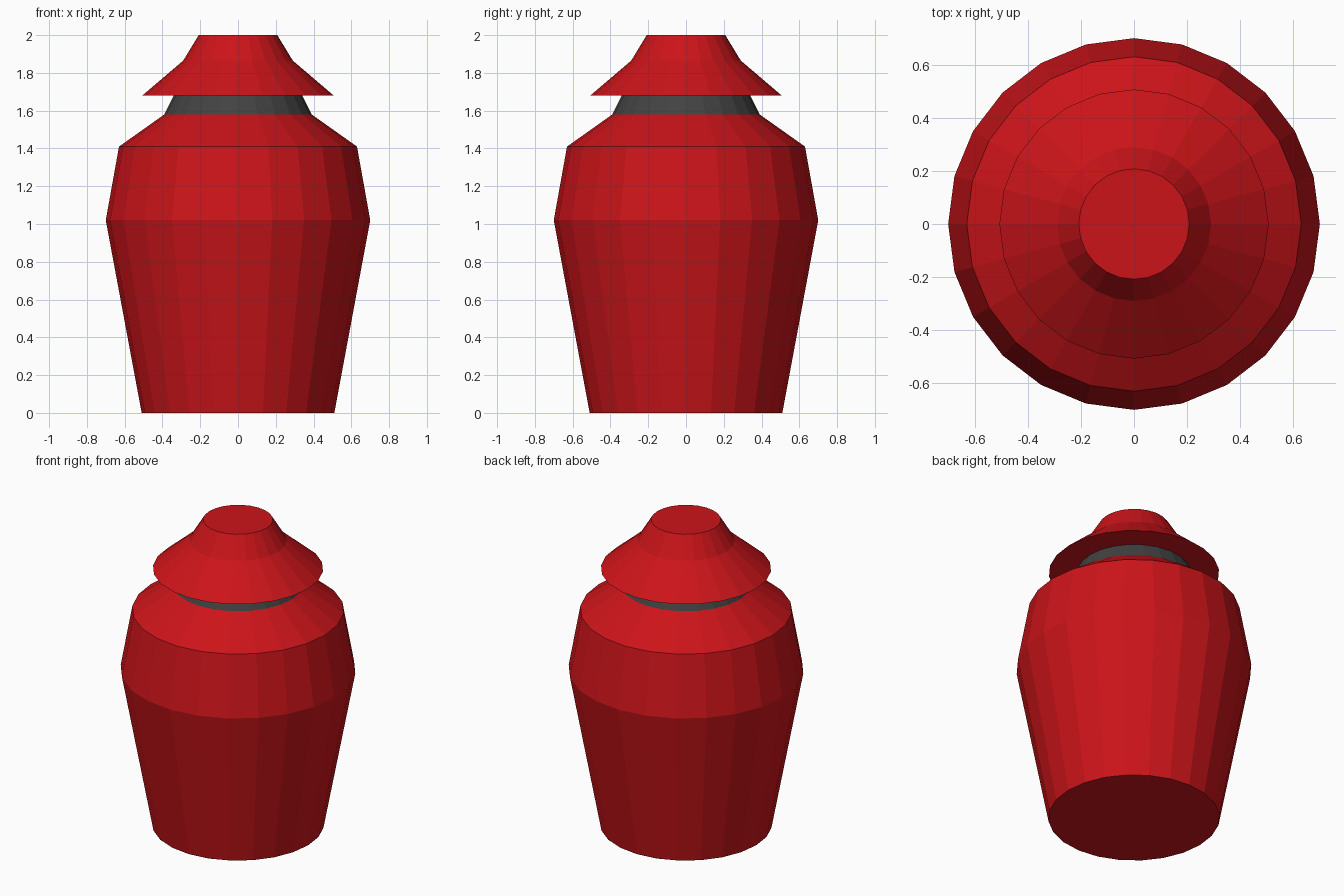
import bpy, bmesh
from math import cos, sin, tau

if "Cube" in bpy.data.objects:
    bpy.data.objects.remove(bpy.data.objects["Cube"])

SIDES = 24


def material(name, color):
    mat = bpy.data.materials.new(name)
    mat.diffuse_color = color
    mat.use_nodes = True
    mat.node_tree.nodes["Principled BSDF"].inputs["Base Color"].default_value = mat.diffuse_color
    return mat


def lathe(name, profile, mat, cap_bottom=True, cap_top=True):
    """Revolve (radius, height) points around z with flat faces."""
    bm = bmesh.new()
    rings = [[bm.verts.new((r * cos(tau * i / SIDES), r * sin(tau * i / SIDES), z))
              for i in range(SIDES)] for r, z in profile]
    for low, high in zip(rings, rings[1:]):
        for i in range(SIDES):
            j = (i + 1) % SIDES
            bm.faces.new((low[i], low[j], high[j], high[i]))
    if cap_bottom:
        bm.faces.new(rings[0][::-1])
    if cap_top:
        bm.faces.new(rings[-1])
    mesh = bpy.data.meshes.new(name)
    bm.to_mesh(mesh)
    bm.free()
    mesh.materials.append(mat)
    obj = bpy.data.objects.new(name, mesh)
    bpy.context.collection.objects.link(obj)
    return obj


red = material("red", (0.6, 0.007, 0.01, 1))
dark_grey = material("dark_grey", (0.055, 0.055, 0.055, 1))

# Jar body, open where the neck starts
lathe("body", [(0.51, 0), (0.70, 1.02), (0.63, 1.41), (0.39, 1.58)], red, cap_top=False)

# Tapered neck between body and lid
lathe("neck", [(0.39, 1.58), (0.34, 1.68)], dark_grey, cap_bottom=False, cap_top=False)

# Flared lid with flat underside and flat top
lathe("lid", [(0.507, 1.68), (0.29, 1.865), (0.208, 2.0)], red)
